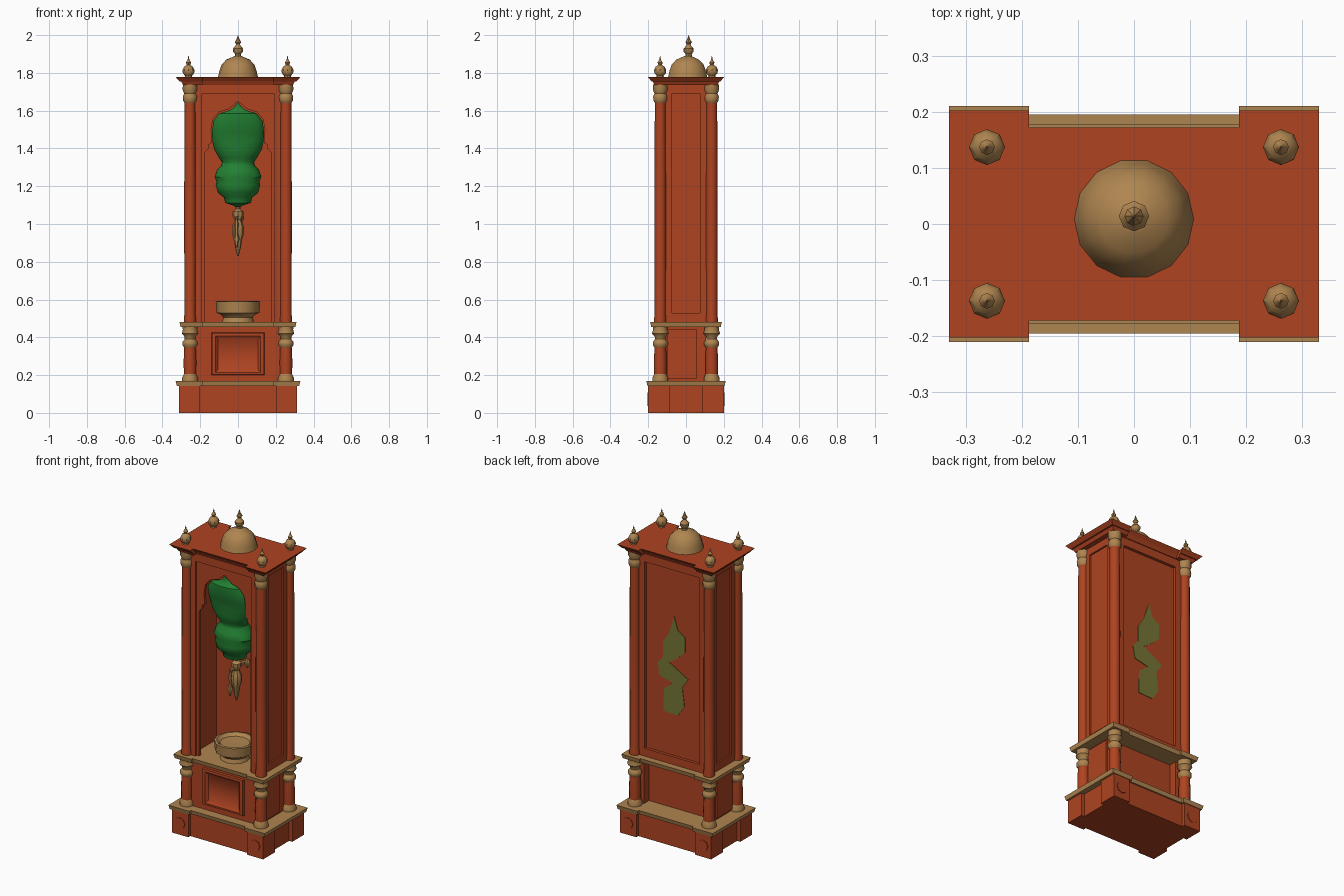
import bpy, bmesh, math


def material(name, rgb):
    m = bpy.data.materials.new(name)
    m.diffuse_color = (*rgb, 1)
    return m


RED = material("red wood", (0.425, 0.056, 0.015))
GOLD = material("antique gold", (0.43, 0.235, 0.08))
GREEN = material("green enamel", (0.016, 0.216, 0.032))
OLIVE = material("olive paint", (0.18, 0.18, 0.035))


def finish(name, bm, mat):
    bmesh.ops.recalc_face_normals(bm, faces=bm.faces[:])
    me = bpy.data.meshes.new(name)
    bm.to_mesh(me)
    bm.free()
    me.materials.append(mat)
    ob = bpy.data.objects.new(name, me)
    bpy.context.collection.objects.link(ob)
    return ob


def loft(name, rings, mat):
    """Skin a list of equal-length point rings, with both ends capped."""
    bm = bmesh.new()
    vs = [[bm.verts.new(p) for p in r] for r in rings]
    n = len(vs[0])
    for a, b in zip(vs, vs[1:]):
        for i in range(n):
            j = (i + 1) % n
            bm.faces.new((a[i], a[j], b[j], b[i]))
    bm.faces.new(vs[0])
    bm.faces.new(vs[-1])
    return finish(name, bm, mat)


def box(name, x0, x1, y0, y1, z0, z1, mat):
    sq = [(x0, y0), (x1, y0), (x1, y1), (x0, y1)]
    return loft(name, [[(x, y, z) for x, y in sq] for z in (z0, z1)], mat)


def plate(name, pts, y0, y1, mat):
    """Outline in x/z given a thickness along y."""
    return loft(name, [[(x, y, z) for x, z in pts] for y in (y0, y1)], mat)


def slab(name, X, Y, ymid, z0, z1, mat, inset=0.0):
    """Plate whose corners step out beyond the middle; inset narrows the bottom."""
    q = 0.187
    def ring(z, d):
        a, b, c = X - d, Y - d, ymid - d
        return [(x, y, z) for x, y in (
            (-a, -b), (-q, -b), (-q, -c), (q, -c), (q, -b), (a, -b),
            (a, b), (q, b), (q, c), (-q, c), (-q, b), (-a, b))]
    return loft(name, [ring(z0, inset), ring(z1, 0)], mat)


def lathe(name, profile, mat, x=0, y=0, n=12, shape=lambda z: (1, 0)):
    """Turn (radius, z) points; shape(z) gives y scale and y shift per ring."""
    rings = []
    for r, z in profile:
        sy, dy = shape(z)
        r = max(r, 0.001)
        rings.append([(x + r * math.cos(2 * math.pi * i / n),
                       y + dy + sy * r * math.sin(2 * math.pi * i / n), z) for i in range(n)])
    return loft(name, rings, mat)


# Plinth with corner blocks and medallions
box("plinth_core", -0.29, 0.29, -0.18, 0.18, 0.0, 0.145, RED)
slab("plinth_slab", 0.33, 0.21, 0.195, 0.143, 0.168, GOLD, 0.006)
slab("middle_slab", 0.31, 0.19, 0.178, 0.456, 0.482, GOLD, 0.006)

# Everything repeated at the four corners
for sx, sn in ((-1, "left"), (1, "right")):
    for sy, fn in ((-1, "front"), (1, "back")):
        tag = f"{fn}_{sn}"
        xs = sorted((sx * 0.2, sx * 0.312))
        ys = sorted((sy * 0.085, sy * 0.2))
        box("plinth_block_" + tag, *xs, *ys, 0.0, 0.144, RED)
        ring = [(sx * 0.257 + 0.035 * math.cos(k * math.pi / 4),
                 0.072 + 0.035 * math.sin(k * math.pi / 4)) for k in range(8)]
        plate("medallion_" + tag, ring, sy * 0.198, sy * 0.204, RED)
        x, y = sx * 0.254, sy * 0.136
        lathe("lower_column_" + tag, [(0.032, 0.19), (0.034, 0.27), (0.03, 0.365)], RED, x, y)
        lathe("lower_column_foot_" + tag, [(0.042, 0.166), (0.042, 0.185), (0.033, 0.205)], GOLD, x, y)
        lathe("lower_capital_" + tag,
              [(0.03, 0.345), (0.04, 0.36), (0.04, 0.375), (0.028, 0.39), (0.03, 0.405),
               (0.044, 0.42), (0.038, 0.44), (0.04, 0.458)], GOLD, x, y)
        lathe("upper_column_" + tag,
              [(0.033, 0.48), (0.033, 0.5), (0.03, 0.52), (0.031, 1.1), (0.029, 1.67)], RED, x, y)
        lathe("upper_capital_" + tag,
              [(0.028, 1.64), (0.036, 1.652), (0.038, 1.675), (0.031, 1.69), (0.039, 1.71),
               (0.038, 1.738)], GOLD, x, y)
        lathe("corner_finial_" + tag,
              [(0.02, 1.776), (0.018, 1.785), (0.03, 1.798), (0.032, 1.815), (0.024, 1.832),
               (0.009, 1.842), (0.014, 1.855), (0.005, 1.868), (0, 1.89)],
              GOLD, sx * 0.262, sy * 0.137, 8)

# Lower cabinet: solid block, shallow recess at the back
box("lower_cabinet", -0.235, 0.235, -0.138, 0.055, 0.166, 0.458, RED)


def rect(x, z0, z1, y):
    return [(-x, y, z0), (x, y, z0), (x, y, z1), (-x, y, z1)]


loft("lower_panel_frame", [rect(0.14, 0.2, 0.425, -0.137), rect(0.137, 0.203, 0.422, -0.15),
                           rect(0.118, 0.215, 0.407, -0.152), rect(0.105, 0.232, 0.39, -0.139)], RED)

# Upper cabinet: back with raised frame, sides with panels
box("upper_back_wall", -0.235, 0.235, 0.105, 0.12, 0.48, 1.7, RED)
box("back_frame_bottom", -0.19, 0.19, 0.118, 0.138, 0.48, 0.53, RED)
box("back_frame_top", -0.19, 0.19, 0.118, 0.138, 1.685, 1.735, RED)
for s, sn in ((-1, "left"), (1, "right")):
    def side(name, xa, xb, *rest):
        box(f"{name}_{sn}", *sorted((s * xa, s * xb)), *rest, RED)
    side("lower_side_wall", 0.215, 0.24, -0.135, 0.105, 0.166, 0.458)
    side("lower_side_panel", 0.24, 0.25, -0.1, 0.055, 0.18, 0.445)
    side("upper_side_wall", 0.222, 0.25, -0.135, 0.135, 0.48, 1.7)
    side("side_stile_front", 0.25, 0.26, -0.12, -0.075, 0.48, 1.735)
    side("side_stile_back", 0.25, 0.26, 0.075, 0.11, 0.48, 1.735)
    side("side_rail_bottom", 0.25, 0.26, -0.075, 0.075, 0.48, 0.53)
    side("side_rail_top", 0.25, 0.26, -0.075, 0.075, 1.69, 1.735)
    side("front_jamb", 0.192, 0.245, -0.142, -0.108, 0.48, 1.7)
    side("back_stile", 0.188, 0.245, 0.118, 0.138, 0.48, 1.7)

# Front arch plate with a pointed, lobed opening
half = [(0.176, 0.48), (0.176, 1.38), (0.155, 1.40), (0.155, 1.42), (0.137, 1.43),
        (0.142, 1.5), (0.132, 1.555), (0.1, 1.592), (0.045, 1.61), (0.0, 1.65)]
outline = [(0.2, 1.69), (0.2, 0.48)] + half + [(-x, z) for x, z in half[-2::-1]] \
    + [(-0.2, 0.48), (-0.2, 1.69)]
plate("front_arch", outline, -0.13, -0.112, RED)

# Frieze and cornice
box("frieze", -0.25, 0.25, -0.142, 0.138, 1.688, 1.74, RED)
slab("cornice_lower", 0.302, 0.178, 0.155, 1.735, 1.758, RED, 0.012)
slab("cornice_top", 0.33, 0.202, 0.172, 1.755, 1.778, RED, 0.02)

# Dome with its finial
lathe("dome", [(0.107, 1.776), (0.103, 1.79), (0.099, 1.81), (0.086, 1.845), (0.062, 1.87),
               (0.028, 1.885), (0.015, 1.89)], GOLD, 0, 0.009, 14)
lathe("dome_finial", [(0.018, 1.884), (0.016, 1.9), (0.026, 1.912), (0.027, 1.928), (0.014, 1.943),
                      (0.01, 1.952), (0.017, 1.962), (0.008, 1.978), (0, 2.0)], GOLD, 0, 0.014, 8)


# Green hanging ornament: flat upper lobe leaning into the arch, round lower bulb
def lean(z):
    t = min(max((z - 1.31) / 0.335, 0), 1)
    return 0.85 - 0.45 * min(t * 2.5, 1), -0.03 - 0.1 * t


lathe("green_ornament",
      [(0, 1.645), (0.018, 1.62), (0.045, 1.602), (0.1, 1.585), (0.13, 1.545), (0.138, 1.49),
       (0.136, 1.44), (0.126, 1.395), (0.1, 1.35), (0.085, 1.328), (0.088, 1.312),
       (0.112, 1.285), (0.124, 1.25), (0.113, 1.225), (0.118, 1.205), (0.106, 1.165),
       (0.075, 1.14), (0.068, 1.112), (0.03, 1.1), (0.01, 1.09)], GREEN, n=20, shape=lean)

# Gold tassel with side drops under the ornament
lathe("tassel", [(0.014, 1.11), (0.012, 1.08), (0.028, 1.065), (0.03, 1.045), (0.018, 1.02),
                 (0.03, 0.99), (0.032, 0.95), (0.022, 0.92), (0.014, 0.87), (0.004, 0.83)],
      GOLD, 0, -0.015, 8)
lathe("tassel_drop_front", [(0.006, 1.04), (0.01, 1.0), (0.008, 0.95), (0.016, 0.92), (0.004, 0.875)],
      GOLD, -0.008, -0.065, 6)
lathe("tassel_drop_back", [(0.004, 1.06), (0.016, 1.045), (0.016, 1.025), (0.004, 1.0)],
      GOLD, 0.012, 0.075, 6)
box("tassel_link", -0.01, 0.006, -0.068, 0.075, 1.03, 1.042, GOLD)

# Gold bowl standing on the cabinet floor
lathe("bowl", [(0.085, 0.48), (0.078, 0.505), (0.09, 0.52), (0.113, 0.53), (0.118, 0.59),
               (0.104, 0.592), (0.085, 0.575), (0.02, 0.572)], GOLD, 0, -0.03, 12)

# Painted olive shapes on the back wall
patches = {
    "upper": [(0.03, 1.28), (-0.005, 1.39), (-0.03, 1.31), (-0.08, 1.28), (-0.08, 1.19),
              (-0.04, 1.15), (0.03, 1.1), (0.07, 1.12), (0.07, 1.22)],
    "middle": [(0.11, 1.08), (0.07, 1.12), (0.03, 1.1), (-0.1, 1.025), (-0.06, 0.965), (0.095, 1.0)],
    "lower": [(0.065, 0.93), (0.0, 0.98), (-0.06, 0.965), (-0.075, 0.85), (-0.03, 0.785),
              (0.068, 0.79)],
}
for k, pts in patches.items():
    plate("back_patch_" + k, pts, 0.119, 0.123, OLIVE)

# Smooth the turned parts while keeping edges sharp
for ob in bpy.data.objects:
    ob.select_set(True)
    bpy.context.view_layer.objects.active = ob
bpy.ops.object.shade_smooth_by_angle(angle=math.radians(38))
